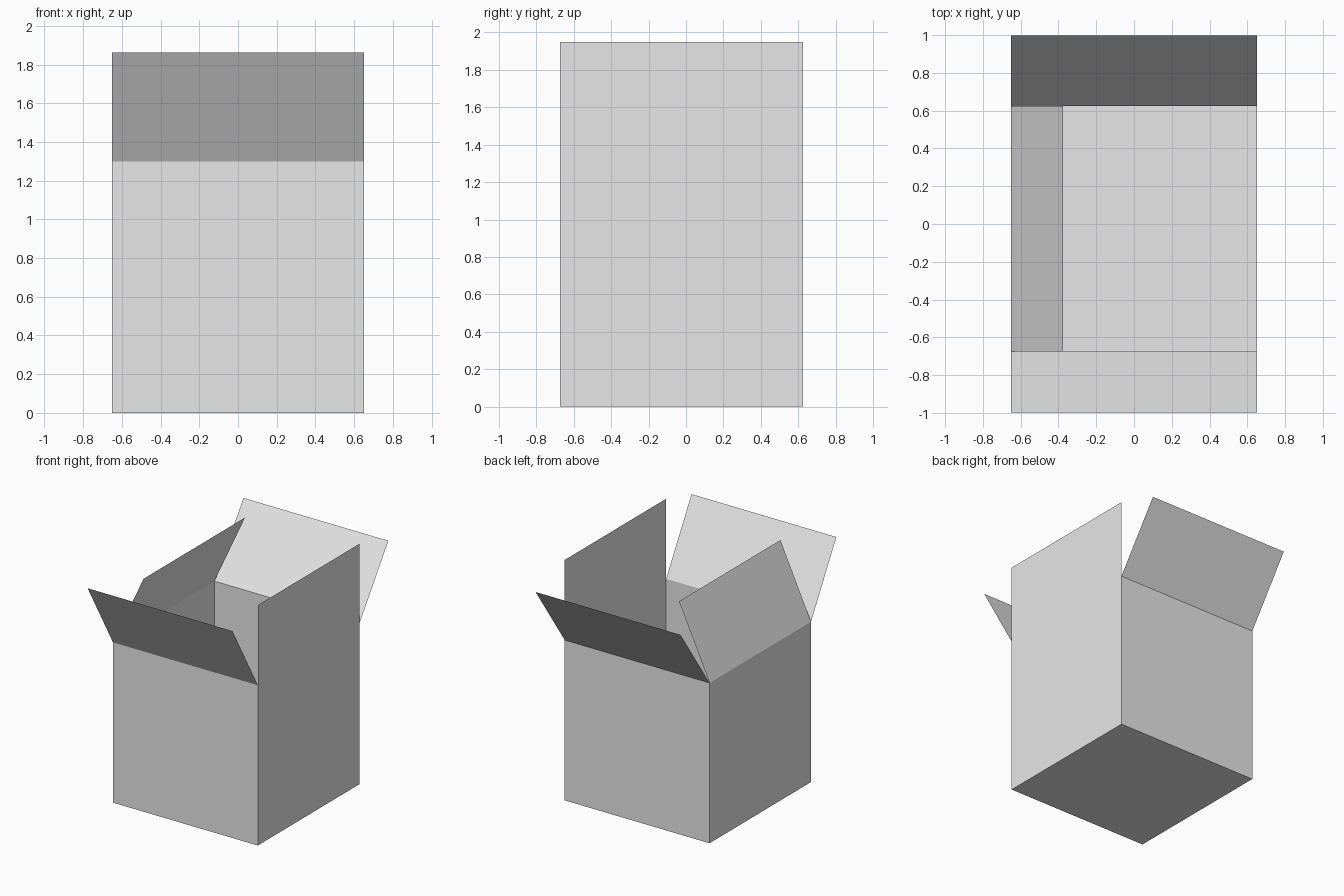
import bpy
import bmesh
from math import sin, cos, radians
from mathutils import Vector

cube = bpy.data.objects.get("Cube")
if cube:
    bpy.data.objects.remove(cube, do_unlink=True)

SIZE = 1.30            # width, depth and height of the box
HALF = SIZE / 2        # also the flap length
CENTRE = Vector((0, -0.024, 0))

cardboard = bpy.data.materials.new("light_grey_card")
cardboard.use_nodes = True
colour = (0.8, 0.8, 0.8, 1)
cardboard.diffuse_color = colour
cardboard.node_tree.nodes["Principled BSDF"].inputs["Base Color"].default_value = colour


def add_object(name, bm):
    mesh = bpy.data.meshes.new(name)
    bm.to_mesh(mesh)
    bm.free()
    mesh.materials.append(cardboard)
    obj = bpy.data.objects.new(name, mesh)
    obj.location = CENTRE
    bpy.context.collection.objects.link(obj)


def add_flap(name, outward, angle):
    """Thin sheet hinged on a top edge; a positive angle leans it outward."""
    out = Vector(outward)
    along = Vector((0, 0, 1)).cross(out) * HALF
    hinge = out * HALF + Vector((0, 0, SIZE))
    lean = out * sin(radians(angle)) + Vector((0, 0, cos(radians(angle))))
    tip = hinge + lean * HALF
    bm = bmesh.new()
    corners = (hinge - along, hinge + along, tip + along, tip - along)
    bm.faces.new([bm.verts.new(c) for c in corners])
    add_object(name, bm)


# Open-topped box with paper-thin walls
bm = bmesh.new()
bmesh.ops.create_cube(bm, size=SIZE)
bmesh.ops.translate(bm, verts=bm.verts, vec=(0, 0, HALF))
lid = [f for f in bm.faces if f.normal.z > 0.5]
bmesh.ops.delete(bm, geom=lid, context='FACES_ONLY')
add_object("box_body", bm)

# Four flaps, each folded to its own angle
add_flap("front_flap", (0, -1, 0), 30)
add_flap("back_flap", (0, 1, 0), 35)
add_flap("left_flap", (1, 0, 0), 0)
add_flap("right_flap", (-1, 0, 0), -25)
